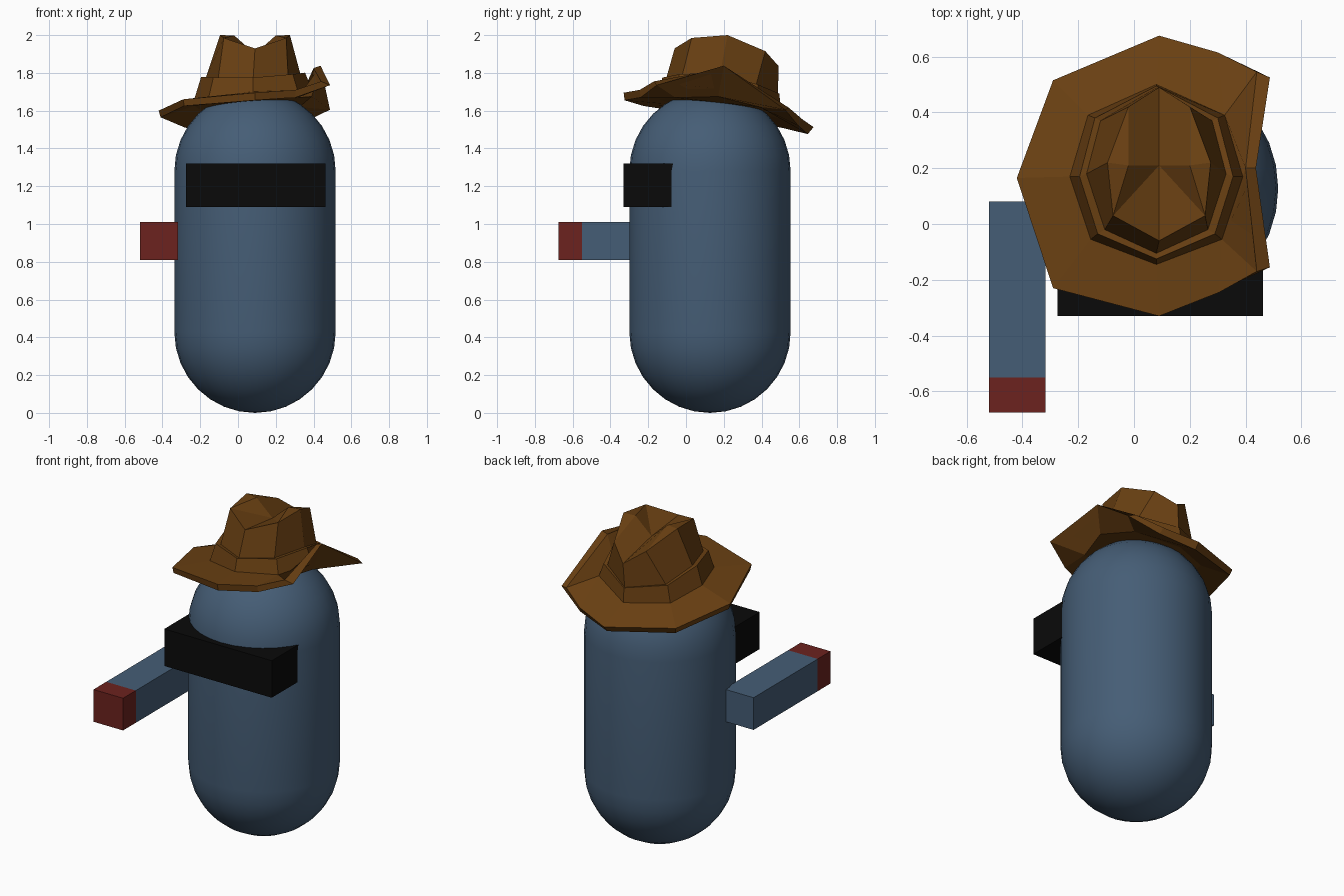
import bpy, bmesh
from math import sin, cos, pi
from mathutils import Vector, Matrix

if "Cube" in bpy.data.objects:
    bpy.data.objects.remove(bpy.data.objects["Cube"])


def material(name, rgb):
    m = bpy.data.materials.new(name)
    m.diffuse_color = (*rgb, 1)
    m.use_nodes = True
    m.node_tree.nodes["Principled BSDF"].inputs["Base Color"].default_value = m.diffuse_color
    return m


BLUE = material("blue", (0.06, 0.11, 0.18))
RED = material("red", (0.15, 0.016, 0.013))
BLACK = material("black", (0.003, 0.003, 0.003))
BROWN = material("brown", (0.14, 0.05, 0.006))


def finish(bm, name, mat, smooth=False):
    bmesh.ops.recalc_face_normals(bm, faces=bm.faces)
    me = bpy.data.meshes.new(name)
    bm.to_mesh(me)
    bm.free()
    me.materials.append(mat)
    for p in me.polygons:
        p.use_smooth = smooth
    ob = bpy.data.objects.new(name, me)
    bpy.context.collection.objects.link(ob)
    return ob


def box(name, lo, hi, mat):
    lo, hi = Vector(lo), Vector(hi)
    bm = bmesh.new()
    bmesh.ops.create_cube(bm, size=1, matrix=Matrix.Translation((lo + hi) / 2)
                          @ Matrix.Diagonal((*(hi - lo), 1)))
    return finish(bm, name, mat)


# Capsule body: half-circle ends joined by a straight side, spun round
CX, CY, R, H = 0.09, 0.127, 0.427, 1.708
N = 8
profile = [(R * cos(a), R + R * sin(a)) for a in (-pi / 2 + i * pi / 2 / N for i in range(N + 1))]
profile += [(r, H - z) for r, z in reversed(profile)]
bm = bmesh.new()
vs = [bm.verts.new((CX + r, CY, z)) for r, z in profile]
edges = [bm.edges.new(p) for p in zip(vs, vs[1:])]
bmesh.ops.spin(bm, geom=vs + edges, cent=(CX, CY, 0), axis=(0, 0, 1),
               angle=2 * pi, steps=32, use_merge=False)
bmesh.ops.remove_doubles(bm, verts=bm.verts, dist=0.0005)
finish(bm, "body", BLUE, True)

# Visor, arm and its tip
box("visor", (-0.275, -0.33, 1.09), (0.463, -0.06, 1.32), BLACK)
box("arm", (-0.52, -0.55, 0.81), (-0.317, 0.08, 1.01), BLUE)
box("arm_tip", (-0.52, -0.675, 0.81), (-0.317, -0.55, 1.01), RED)

# Hat: one low-poly shell made of stacked rings
bm = bmesh.new()


def ring(half, cx, roll=0.0, dz=0.0):
    """Front-to-back half outline, mirrored across x = cx and rolled sideways."""
    full = half + [(-x, y, z) for x, y, z in half[-2:0:-1]]
    return [bm.verts.new((cx + x, y, z + dz + roll * x)) for x, y, z in full]


def bridge(a, b):
    for i in range(len(a)):
        j = (i + 1) % len(a)
        quad = list(dict.fromkeys((a[i], a[j], b[j], b[i])))
        if len(quad) > 2:
            bm.faces.new(quad)


base_half = [(0, -.145, 1.70), (.235, -.055, 1.69), (.31, .17, 1.69), (.245, .39, 1.64), (0, .5, 1.60)]
band_outer = [(0, -.125, 1.775), (.21, -.035, 1.785), (.275, .17, 1.79), (.22, .38, 1.73), (0, .495, 1.69)]
band_inner = [(0, -.105, 1.77), (.185, -.02, 1.78), (.25, .18, 1.785), (.2, .37, 1.725), (0, .487, 1.69)]
top_half = [(0, -.06, 1.93), (.165, .03, 1.985), (.185, .22, 2.0), (.11, .42, 1.915), (0, .49, 1.836)]

# Brim edges, counter-clockwise from the front, right side folded up
brim_top = [(.09, -.33, 1.695), (.305, -.245, 1.71), (.44, -.17, 1.755), (.40, .2, 1.825),
            (.44, .545, 1.615), (.30, .615, 1.555), (.09, .675, 1.513), (-.29, .515, 1.545),
            (-.42, .165, 1.60), (-.29, -.23, 1.66)]
brim_low = [(.09, -.325, 1.655), (.305, -.24, 1.67), (.487, -.155, 1.735), (.437, .2, 1.838),
            (.487, .525, 1.605), (.31, .595, 1.52), (.09, .645, 1.476), (-.28, .505, 1.51),
            (-.41, .165, 1.565), (-.285, -.225, 1.625)]
to_inner = [0, 1, 1, 2, 3, 3, 4, 5, 6, 7]

under = ring(base_half, 0.08, 0.08, -0.04)
base = ring(base_half, 0.08, 0.08)
outer = ring(band_outer, 0.08, 0.04)
inner = ring(band_inner, 0.08, 0.04)
top = ring(top_half, 0.09)
edge_low = [bm.verts.new(p) for p in brim_low]
edge_top = [bm.verts.new(p) for p in brim_top]

bm.faces.new(under)
bridge([under[i] for i in to_inner], edge_low)
bridge(edge_low, edge_top)
bridge(edge_top, [base[i] for i in to_inner])
bridge(base, outer)
bridge(outer, inner)
bridge(inner, top)

# Pinched crown top with a central dent
dent = bm.verts.new((.09, .21, 1.90))
for s, (a, b, c) in ((1, (1, 2, 3)), (-1, (7, 6, 5))):
    ridge = bm.verts.new((.09 + s * .11, .21, 1.998))
    for f in ((top[0], top[a], dent), (top[a], ridge, dent), (top[a], top[b], ridge),
              (top[b], top[c], ridge), (ridge, top[c], top[4], dent)):
        bm.faces.new(f)
finish(bm, "hat", BROWN)
